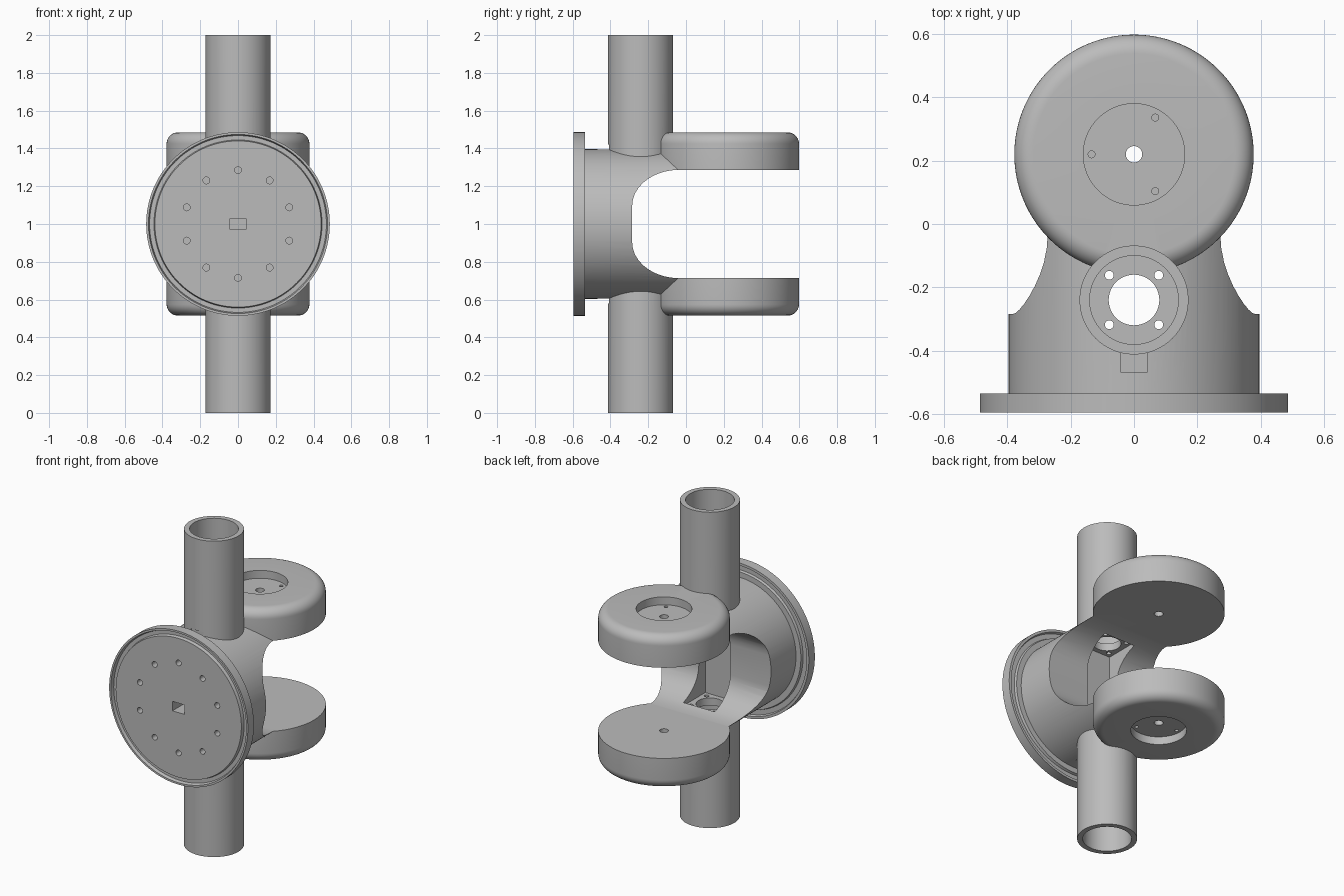
import bpy, bmesh
from math import pi, sin, cos, radians
from mathutils import Matrix, Vector

if "Cube" in bpy.data.objects:
    bpy.data.objects.remove(bpy.data.objects["Cube"])

MID = 1.0            # height of the flange axis
GAP = 0.287          # half height of the fork opening
PIVOT_Y = 0.22       # fork disc axis
TUBE_Y = -0.24       # tube axis

grey = bpy.data.materials.new("mid grey")
grey.use_nodes = True
tone = (0.5, 0.5, 0.5, 1)
grey.diffuse_color = tone
grey.node_tree.nodes["Principled BSDF"].inputs["Base Color"].default_value = tone


def finish(name, bm):
    bmesh.ops.recalc_face_normals(bm, faces=bm.faces)
    mesh = bpy.data.meshes.new(name)
    bm.to_mesh(mesh)
    bm.free()
    mesh.materials.append(grey)
    obj = bpy.data.objects.new(name, mesh)
    bpy.context.collection.objects.link(obj)
    return obj


def cylinder(name, centre, radius, length, axis="Z", sides=96):
    bm = bmesh.new()
    turn = Matrix.Rotation(pi / 2, 4, "X") if axis == "Y" else Matrix()
    bmesh.ops.create_cone(bm, cap_ends=True, segments=sides, radius1=radius,
                          radius2=radius, depth=length,
                          matrix=Matrix.Translation(centre) @ turn)
    return finish(name, bm)


def box(name, low, high):
    low, high = Vector(low), Vector(high)
    bm = bmesh.new()
    bmesh.ops.create_cube(bm, size=1, matrix=Matrix.Translation((low + high) / 2)
                          @ Matrix.Diagonal((high - low).to_4d()))
    return finish(name, bm)


def lathe(name, profile, place, sides=128):
    """Turn (radius, height) points about the local z axis."""
    bm = bmesh.new()
    verts = [bm.verts.new((r, 0, h)) for r, h in profile]
    edges = [bm.edges.new(pair) for pair in zip(verts, verts[1:])]
    bmesh.ops.spin(bm, geom=verts + edges, cent=(0, 0, 0), axis=(0, 0, 1),
                   angle=2 * pi, steps=sides)
    bmesh.ops.remove_doubles(bm, verts=bm.verts, dist=1e-5)
    bmesh.ops.transform(bm, matrix=place, verts=bm.verts)
    return finish(name, bm)


def combine(target, tool, operation, keep=False):
    mod = target.modifiers.new("combine", "BOOLEAN")
    mod.operation, mod.solver, mod.object = operation, "EXACT", tool
    graph = bpy.context.evaluated_depsgraph_get()
    result = bpy.data.meshes.new_from_object(target.evaluated_get(graph))
    target.modifiers.clear()
    target.data = result
    if not keep:
        bpy.data.objects.remove(tool)


def cut(target, tool, keep=False):
    combine(target, tool, "DIFFERENCE", keep)


# Round body with the fork discs and tubes joined to it
housing = cylinder("housing", (0, -0.22, MID), 0.396, 0.64, "Y", 128)
arc = [radians(a) for a in range(0, 91, 10)]
disc_profile = [(0, 0.2), (0.378, 0.2)]
disc_profile += [(0.318 + 0.06 * cos(a), 0.425 + 0.06 * sin(a)) for a in arc] + [(0, 0.485)]
for side in (1, -1):
    place = Matrix.Translation((0, PIVOT_Y, MID)) @ Matrix.Diagonal((1, 1, side, 1))
    combine(housing, lathe("fork_disc", disc_profile, place), "UNION")
    combine(housing, cylinder("tube", (0, TUBE_Y, MID + side * 0.6), 0.172, 0.8), "UNION")

# Fork opening with rounded inner corners
bm = bmesh.new()
corner = [(-0.035 - 0.25 * sin(a), 0.097 + 0.19 * cos(a)) for a in arc]
outline = [(1, GAP)] + corner + [(y, -z) for y, z in reversed(corner)] + [(1, -GAP)]
face = bm.faces.new([bm.verts.new((-1, y, MID + z)) for y, z in outline])
grown = bmesh.ops.extrude_face_region(bm, geom=[face])["geom"]
bmesh.ops.translate(bm, vec=(2, 0, 0),
                    verts=[v for v in grown if isinstance(v, bmesh.types.BMVert)])
cut(housing, finish("opening_cutter", bm))

# Square pocket in the middle of the body
cut(housing, box("pocket_cutter", (-0.11, TUBE_Y - 0.11, MID - GAP - 0.006),
                 (0.11, TUBE_Y + 0.11, MID + GAP + 0.006)))

for side in (1, -1):
    # Tube bore, its floor hole and screw holes
    cut(housing, cylinder("bore_cutter", (0, TUBE_Y, MID + side * 0.74), 0.14, 0.8))
    floor = MID + side * 0.3
    cut(housing, cylinder("floor_cutter", (0, TUBE_Y, floor), 0.08, 0.16, sides=48))
    for x in (-0.078, 0.078):
        for y in (-0.078, 0.078):
            cut(housing, cylinder("screw_cutter", (x, TUBE_Y + y, floor), 0.014, 0.16, sides=20))
    # Round recess, pivot hole and three pin holes in each fork disc
    cut(housing, cylinder("recess_cutter", (0, PIVOT_Y, MID + side * 0.485), 0.16, 0.1))
    cut(housing, cylinder("pivot_cutter", (0, PIVOT_Y, MID + side * 0.4), 0.026, 0.4, sides=32))
    for k in range(3):
        a = pi / 3 + k * 2 * pi / 3
        cut(housing, cylinder("pin_cutter", (0.134 * cos(a), PIVOT_Y + 0.134 * sin(a),
                                             MID + side * 0.435), 0.011, 0.08, sides=16))
    # Cable slot in front of each tube
    top = MID + side * 0.42
    cut(housing, box("slot_cutter", (-0.043, -0.468, min(top, top - side * 0.16)),
                     (0.043, -0.405, max(top, top - side * 0.16))))

# Flange with a groove on each face
flange_profile = [(0, -0.595), (0.44, -0.595), (0.445, -0.575), (0.468, -0.575),
                  (0.474, -0.595), (0.486, -0.595), (0.486, -0.535), (0.47, -0.535),
                  (0.465, -0.55), (0.435, -0.55), (0.43, -0.535), (0, -0.535)]
stand = Matrix.Translation((0, 0, MID)) @ Matrix.Rotation(pi / 2, 4, "X")
flange = lathe("flange", [(r, -y) for r, y in flange_profile], stand)

# Ring of ten screw holes and the central cable window
for k in range(10):
    a = pi / 2 + k * pi / 5
    cut(flange, cylinder("hole_cutter", (0.285 * cos(a), -0.59, MID + 0.285 * sin(a)),
                         0.018, 0.08, "Y", 20))
window = box("window_cutter", (-0.043, -0.7, MID - 0.03), (0.043, -0.42, MID + 0.03))
cut(flange, window, keep=True)
cut(housing, window)

# Smooth shading with crisp edges
for obj in (housing, flange):
    bpy.ops.object.select_all(action="DESELECT")
    obj.select_set(True)
    bpy.context.view_layer.objects.active = obj
    bpy.ops.object.shade_smooth_by_angle(angle=radians(30))
